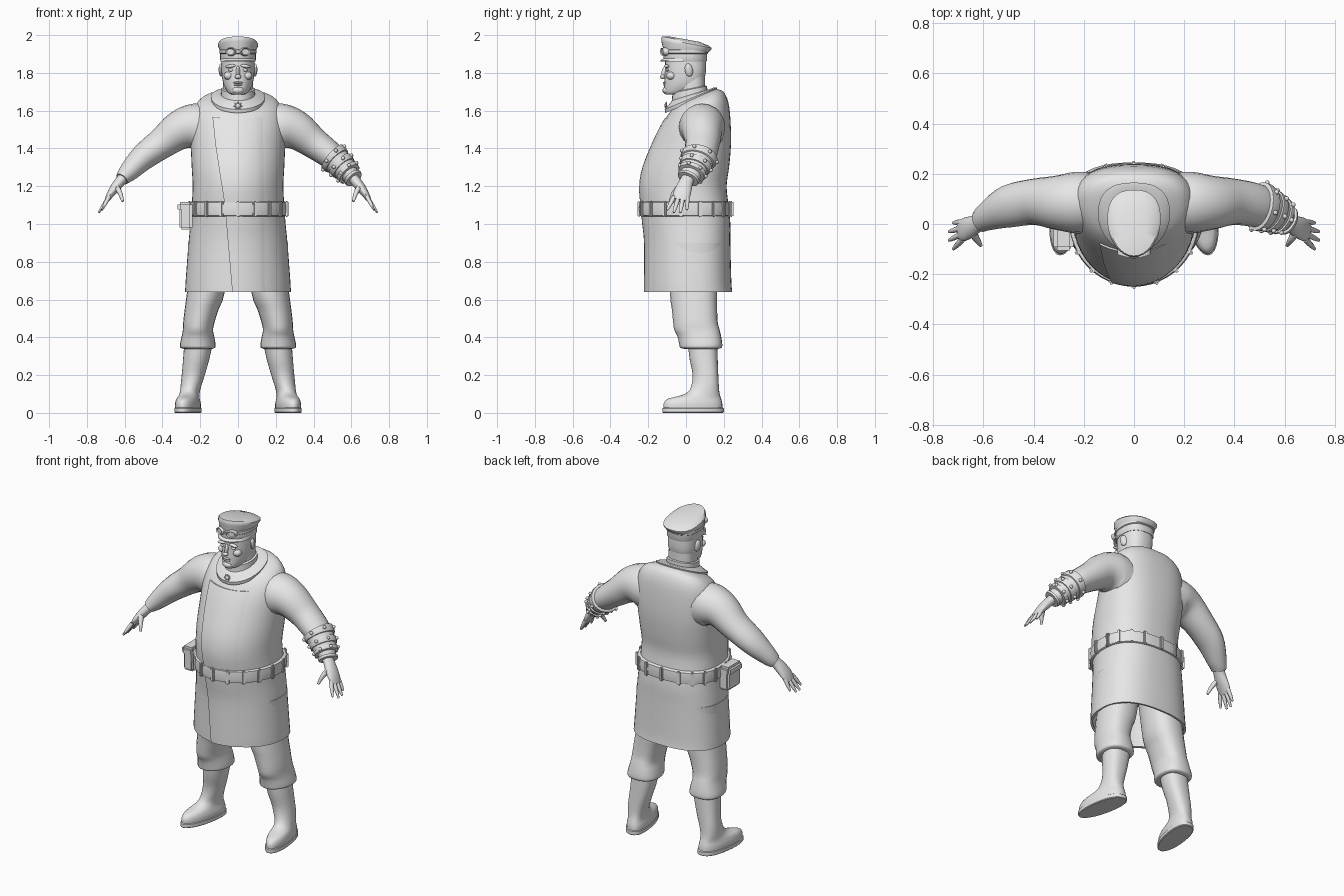
import bpy, bmesh, math
from mathutils import Vector, Matrix

cube = bpy.data.objects.get("Cube")
if cube:
    bpy.data.objects.remove(cube)

clay = bpy.data.materials.new("plain grey")
clay.use_nodes = True
clay.diffuse_color = (0.8, 0.8, 0.8, 1)
clay.node_tree.nodes["Principled BSDF"].inputs["Base Color"].default_value = (0.8, 0.8, 0.8, 1)


def finish(name, bm, mirror=False, angle=40):
    bmesh.ops.recalc_face_normals(bm, faces=bm.faces)
    me = bpy.data.meshes.new(name)
    bm.to_mesh(me)
    bm.free()
    ob = bpy.data.objects.new(name, me)
    bpy.context.collection.objects.link(ob)
    me.materials.append(clay)
    bpy.ops.object.select_all(action='DESELECT')
    ob.select_set(True)
    bpy.context.view_layer.objects.active = ob
    bpy.ops.object.shade_smooth_by_angle(angle=math.radians(angle))
    if mirror:
        ob.modifiers.new("Mirror", 'MIRROR').use_mirror_merge = False
    return ob


def at(rows, t):
    """Smooth interpolation through a list of tuples."""
    last = len(rows) - 1
    i = max(0, min(int(t), last - 1))
    f = t - i
    quad = zip(rows[max(i - 1, 0)], rows[i], rows[i + 1], rows[min(i + 2, last)])
    return [b + .5 * f * (c - a + f * (2*a - 5*b + 4*c - d + f * (3*(b - c) + d - a)))
            for a, b, c, d in quad]


def resample(rows, k=3):
    return [at(rows, i / k) for i in range((len(rows) - 1) * k + 1)]


def bridge(name, rings, mirror=False, caps=True, closed=True, angle=40):
    bm = bmesh.new()
    vs = [[bm.verts.new(p) for p in r] for r in rings]
    n = len(vs[0])
    for a, b in zip(vs, vs[1:]):
        for i in range(n if closed else n - 1):
            j = (i + 1) % n
            bm.faces.new((a[i], a[j], b[j], b[i]))
    if caps:
        bm.faces.new(vs[0])
        bm.faces.new(vs[-1])
    return finish(name, bm, mirror, angle)


def oval_point(row, ang, grow=0.0):
    """Row: z, half width, front y, back y, tilt, centre x."""
    z, rx, yf, yb, tilt, cx = (list(row) + [0, 0])[:6]
    rx, yf, yb = rx + grow, yf - grow, yb + grow
    cy = yf + .55 * (yb - yf)
    c, s = math.cos(ang), math.sin(ang)
    e = 2 / 2.5 if s > 0 else 1
    x = cx + rx * math.copysign(abs(c) ** e, c)
    y = cy + (yb - cy if s > 0 else cy - yf) * math.copysign(abs(s) ** e, s)
    return Vector((x, y, z + tilt * (y - (yf + yb) / 2)))


def oval(row, n=32, grow=0.0):
    return [oval_point(row, math.tau * i / n, grow) for i in range(n)]


def blob(name, loc, size, rot=(0, 0, 0), mirror=False):
    bm = bmesh.new()
    bmesh.ops.create_uvsphere(bm, u_segments=12, v_segments=8, radius=1)
    turn = Matrix.LocRotScale(Vector(loc), Matrix.Identity(3).to_quaternion(), Vector((1, 1, 1)))
    spin = Matrix.Rotation(rot[2], 4, 'Z') @ Matrix.Rotation(rot[1], 4, 'Y') @ Matrix.Rotation(rot[0], 4, 'X')
    bm.transform(turn @ spin @ Matrix.Diagonal((*size, 1)))
    return finish(name, bm, mirror)


def box(name, loc, size, spin=0.0, bevel=.008):
    bm = bmesh.new()
    bmesh.ops.create_cube(bm, size=1)
    bm.transform(Matrix.Diagonal((*size, 1)))
    bmesh.ops.bevel(bm, geom=bm.edges[:], offset=bevel, segments=2, affect='EDGES')
    bm.transform(Matrix.Translation(loc) @ Matrix.Rotation(spin, 4, 'Z'))
    return finish(name, bm)


def limb_ring(rows, t, grow=0.0, n=20):
    """Row: x, y, z, half depth, half thickness; ring square to the path."""
    x, y, z, a, b = at(rows, t)
    lo, hi = max(t - .1, 0), min(t + .1, len(rows) - 1)
    axis = (Vector(at(rows, hi)[:3]) - Vector(at(rows, lo)[:3])).normalized()
    u = Vector((0, 1, 0))
    u = (u - axis * u.dot(axis)).normalized()
    v = axis.cross(u)
    return [Vector((x, y, z)) + u * (a + grow) * math.cos(math.tau * i / n)
            + v * (b + grow) * math.sin(math.tau * i / n) for i in range(n)]


def limb(name, rows, mirror=True, k=4, n=20):
    return bridge(name, [limb_ring(rows, i / k, n=n) for i in range((len(rows) - 1) * k + 1)], mirror)


# Long coat: hollow skirt, torso and sloping shoulders
coat = [(.64, .28, -.215, .245, 0), (.70, .277, -.215, .24, 0), (.9, .262, -.215, .235, 0),
        (1.0, .252, -.225, .235, 0), (1.1, .245, -.235, .225, 0), (1.2, .24, -.242, .215, 0),
        (1.3, .245, -.225, .228, 0), (1.42, .25, -.178, .238, 0), (1.52, .25, -.14, .236, .1),
        (1.6, .235, -.108, .225, .25), (1.65, .195, -.08, .198, .36), (1.672, .13, -.055, .16, .4)]
lining = [oval((z, .28, -.215, .245), 48, -.014) for z in (.9, .642)]
bridge("coat", lining + [oval(r, 48) for r in resample(coat)])

# Overlapping front flap with a raised edge
seam = [(.64, -.03), (1.1, -.07), (1.42, -.12), (1.6, -.135)]
flap = []
for i in range(28):
    row = at(coat, i / 3)
    k = max(j for j in range(3) if j == 0 or seam[j][0] <= row[0])
    (z0, x0), (z1, x1) = seam[k], seam[k + 1]
    left = x0 + (x1 - x0) * (row[0] - z0) / (z1 - z0)
    strip = []
    for j in range(10):
        x = left + (.16 - left) * max(j - 1, 0) / 8
        lift = -.006 if j in (0, 9) else .009 * (1 - (j - 1) / 9)
        p = oval_point(row, -math.acos(x / row[1]))
        strip.append(p - Vector((0, lift, 0)))
    flap.append(strip)
flap.append([p + Vector((0, .02, 0)) for p in flap[-1]])
bridge("coat_flap", flap, caps=False, closed=False)

# Belt and its loops
waist = at(coat, 3.85)
belt = [(1.04, 0), (1.046, .012), (1.08, .016), (1.114, .012), (1.12, 0)]
bridge("belt", [oval([z] + waist[1:], 48, g) for z, g in belt])
for i in range(18):
    ang = math.tau * (i + .5) / 18
    p = oval_point([1.08] + waist[1:], ang, .015)
    d = oval_point([1.08] + waist[1:], ang + .05, .015) - p
    box("belt_loop", p, (.022, .018, .086), math.atan2(d.y, d.x), .006)

# Belt pouch on the right hip
box("pouch", (-.276, -.035, 1.035), (.07, .13, .13), 0, .012)
box("pouch_lid", (-.28, -.035, 1.09), (.08, .14, .055), 0, .014)

# Collar and neck band
bridge("collar", [oval(r) for r in [(1.645, .14, -.11, .162, .42), (1.665, .143, -.113, .165, .42),
                                    (1.678, .125, -.09, .15, .38), (1.685, .088, -.07, .12, .28)]])
bridge("neck_band", [oval(r) for r in [(1.63, .092, -.076, .115, .2), (1.712, .088, -.072, .112, .2),
                                       (1.716, .08, -.065, .104, .2)]])

# Star-like badge at the throat
blob("badge", (0, -.107, 1.625), (.013, .008, .013))
for i in range(4):
    blob("badge_arm", (0, -.105, 1.625), (.024, .005, .006), (0, i * math.pi / 4, 0))

# Head, neck and face
bridge("neck", [oval(r) for r in [(1.6, .08, -.05, .1), (1.78, .078, -.06, .1)]])
head = [(1.685, .03, -.105, -.02), (1.695, .052, -.116, .03), (1.735, .075, -.115, .08),
        (1.79, .086, -.112, .103), (1.85, .088, -.11, .106), (1.9, .086, -.11, .104)]
bridge("head", [oval(r) for r in resample(head)])
blob("chin", (0, -.103, 1.708), (.032, .022, .02))
blob("nose_bridge", (0, -.113, 1.805), (.011, .016, .035), (-.25, 0, 0))
blob("nose_tip", (0, -.124, 1.78), (.017, .014, .012))
blob("upper_lip", (0, -.112, 1.748), (.026, .01, .006))
blob("lower_lip", (0, -.111, 1.737), (.022, .01, .006))
blob("brow", (.038, -.102, 1.836), (.03, .013, .009), (0, .15, 0), True)
blob("eye", (.036, -.097, 1.815), (.016, .01, .008), (0, 0, 0), True)
blob("cheek", (.05, -.078, 1.785), (.026, .026, .022), (0, 0, 0), True)
blob("ear", (.09, .015, 1.815), (.012, .022, .035), (.2, 0, .25), True)

# Peaked cap: band, flared crown, visor
bridge("cap_band", [oval(r) for r in [(1.86, .09, -.115, .108), (1.868, .094, -.12, .112),
                                      (1.925, .094, -.12, .112), (1.93, .09, -.116, .106)]])
bridge("cap_crown", [oval(r) for r in [(1.905, .09, -.117, .108, -.05), (1.945, .106, -.13, .134, -.16),
                                       (1.957, .106, -.131, .136, -.19), (1.968, .096, -.127, .122, -.2),
                                       (1.979, .05, -.09, .07, -.18)]])
visor = []
for grow, z in ((-.01, 1.885), (.018, 1.866), (.018, 1.86), (-.01, 1.872)):
    visor.append([oval_point((z, .092, -.118, .11), -math.pi * (i + 1) / 18, grow * math.sin(math.pi * (i + 1) / 18))
                  for i in range(17)])
bridge("cap_visor", visor, caps=False, closed=False)

# Goggles worn on the cap
for side in (-1, 1):
    bm = bmesh.new()
    bmesh.ops.create_cone(bm, cap_ends=True, segments=20, radius1=.03, radius2=.024, depth=.03)
    top = [f for f in bm.faces if f.normal.z > .9]
    bmesh.ops.inset_region(bm, faces=top, thickness=.006)
    bmesh.ops.translate(bm, verts=list({v for f in top for v in f.verts}), vec=(0, 0, -.006))
    bm.transform(Matrix.Translation((side * .037, -.115, 1.912)) @ Matrix.Rotation(side * .3, 4, 'Z')
                 @ Matrix.Rotation(math.pi / 2, 4, 'X') @ Matrix.Diagonal((1.1, .8, 1, 1)))
    finish("goggle_lens", bm)
box("goggle_bridge", (0, -.124, 1.915), (.03, .014, .012), 0, .004)
bridge("goggle_strap", [oval((z, .094, -.12, .112), 32, g)
                        for z, g in ((1.9, 0), (1.904, .005), (1.92, .005), (1.924, 0))])

# Sleeves
arm = [(.17, .085, 1.5, .12, .13), (.235, .085, 1.515, .122, .122), (.31, .085, 1.495, .108, .104),
       (.40, .088, 1.43, .092, .083), (.50, .07, 1.355, .085, .07), (.58, .033, 1.275, .06, .052),
       (.615, .01, 1.237, .046, .036)]
limb("sleeve", arm)

# Gloves: palm, fingers, thumb
limb("palm", [(.59, .025, 1.265, .04, .03), (.62, .005, 1.23, .036, .028), (.648, -.01, 1.195, .042, .026),
              (.675, -.022, 1.158, .046, .02), (.695, -.03, 1.125, .038, .012)])
for i in range(4):
    y0, y1 = -.062 + .023 * i, -.1 + .035 * i
    tip = (.737 if i in (1, 2) else .72, y1, 1.06 if i in (1, 2) else 1.075)
    base = (.683, y0, 1.145)
    mid = [.55 * a + .45 * b for a, b in zip(tip, base)]
    limb("finger", [(*base, .012, .012), (*mid, .011, .01), (*tip, .006, .005)], n=10)
limb("thumb", [(.645, -.03, 1.2, .02, .016), (.625, -.062, 1.165, .014, .013), (.61, -.085, 1.12, .007, .007)], n=10)

# Strapped guard on the left forearm
for lo, hi, g in ((3.95, 4.3, .014), (4.42, 4.75, .014), (4.9, 5.2, .016), (5.6, 6, .012)):
    steps = ((lo, 0), (lo + .03, g), ((lo + hi) / 2, g * 1.15), (hi - .03, g), (hi, 0))
    bridge("arm_strap", [limb_ring(arm, t, e) for t, e in steps])
bridge("arm_guard", [limb_ring(arm, t, e) for t, e in ((3.98, 0), (4.0, .008), (4.5, .008), (5.1, .009), (5.14, 0))])
for t in (4.12, 4.58, 5.05):
    for p in limb_ring(arm, t, .018, 7):
        blob("strap_stud", p, (.01, .01, .01))

# Breeches gathered below the knee
trouser = [(.95, .1, -.09, .16, 0, .13), (.64, .1, -.085, .165, 0, .17), (.55, .09, -.075, .165, 0, .192),
           (.48, .083, -.068, .168, 0, .207), (.44, .08, -.062, .178, 0, .212), (.405, .086, -.045, .186, 0, .212),
           (.365, .094, -.036, .192, 0, .213), (.345, .092, -.03, .188, 0, .213), (.338, .07, .0, .165, 0, .212)]
bridge("breeches", [oval(r, 24) for r in resample(trouser)], True)


# Boots with toes turned out
def toe_out(ob):
    for v in ob.data.vertices:
        v.co.x -= .16 * (v.co.y - .1) * max(0, min(1, (.16 - v.co.z) / .08))


boot = [(.02, .062, -.118, .194, 0, .258), (.05, .062, -.118, .192, 0, .258), (.075, .056, -.095, .186, 0, .258),
        (.095, .052, -.02, .18, 0, .257), (.125, .053, .022, .175, 0, .253), (.2, .061, .035, .171, 0, .237),
        (.28, .069, .02, .168, 0, .222), (.36, .075, .01, .165, 0, .21)]
toe_out(bridge("boot", [oval(r, 28) for r in resample(boot)], True))
toe_out(bridge("boot_sole", [oval((z, .066, -.125, .2, 0, .258), 28, g)
                             for z, g in ((0, -.004), (.004, 0), (.024, 0), (.028, -.006))], True))
